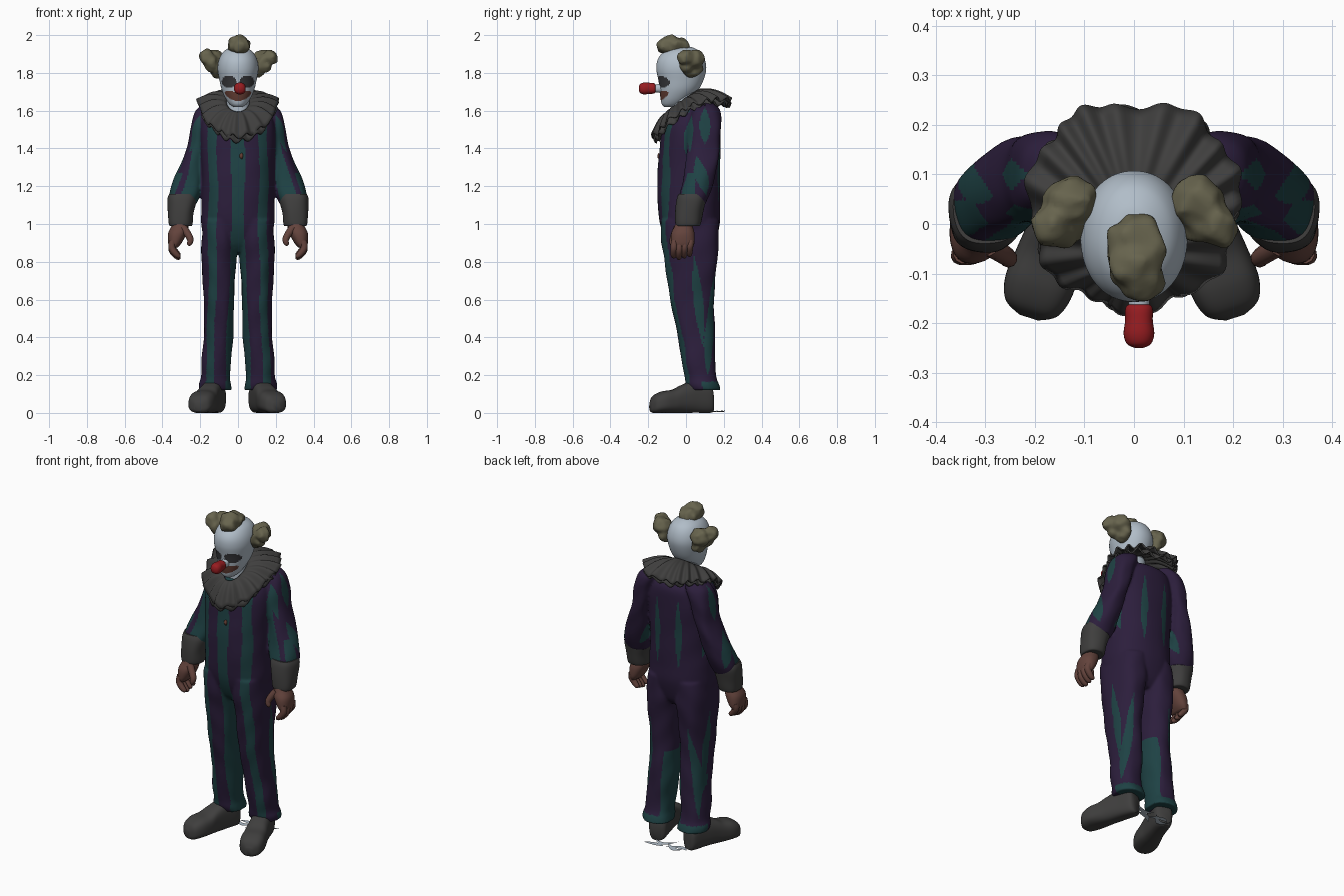
import bpy, bmesh, math
from mathutils import Matrix, Vector, noise

cube = bpy.data.objects.get("Cube")
if cube:
    bpy.data.objects.remove(cube, do_unlink=True)


def material(name, r, g, b):
    m = bpy.data.materials.new(name)
    m.use_nodes = True
    m.diffuse_color = (r, g, b, 1)
    bsdf = m.node_tree.nodes["Principled BSDF"]
    bsdf.inputs["Base Color"].default_value = (r, g, b, 1)
    bsdf.inputs["Roughness"].default_value = 0.8
    return m


PURPLE = material("purple cloth", .025, .013, .045)
TEAL = material("teal cloth", .013, .054, .058)
GREY = material("charcoal", .05, .049, .048)
WHITE = material("white face paint", .44, .51, .58)
HAIR = material("olive hair", .135, .126, .075)
RED = material("red", .31, .012, .015)
SKIN = material("brown skin", .125, .056, .045)
DARK = material("dark eye paint", .038, .038, .042)
LIP = material("lip brown", .12, .045, .032)


def select(*obs):
    bpy.ops.object.select_all(action='DESELECT')
    for ob in obs:
        ob.select_set(True)
    bpy.context.view_layer.objects.active = obs[0]


def finish(bm, name, mats, angle=60):
    bmesh.ops.recalc_face_normals(bm, faces=bm.faces)
    me = bpy.data.meshes.new(name)
    bm.to_mesh(me)
    bm.free()
    ob = bpy.data.objects.new(name, me)
    bpy.context.collection.objects.link(ob)
    for m in mats:
        me.materials.append(m)
    select(ob)
    bpy.ops.object.shade_smooth_by_angle(angle=math.radians(angle))
    return ob


def spline(points, t):
    """Catmull-Rom sample of a list of equal-length tuples."""
    f = t * (len(points) - 1)
    i = min(int(f), len(points) - 2)
    f -= i
    p = [points[max(0, min(len(points) - 1, i + k))] for k in (-1, 0, 1, 2)]
    return [b + .5 * f * (c - a + f * (2*a - 5*b + 4*c - d + f * (3*(b - c) + d - a)))
            for a, b, c, d in zip(*p)]


def power(w, e):
    return math.copysign(abs(w) ** e, w)


def loft(name, sections, mats, side=1, rows=40, segs=64, square=.88, fold=0, rule=None, matrix=Matrix()):
    """Skin rings given as (z, x0, x1, y0, y1); rule(point) picks a material."""
    bm = bmesh.new()
    rings = []
    for j in range(rows + 1):
        z, x0, x1, y0, y1 = spline(sections, j / rows)
        ring = []
        for k in range(segs):
            a = math.tau * (k + .5) / segs
            u, v = power(math.cos(a), square), power(math.sin(a), square)
            g = 1 + fold * (math.sin(5 * a + 11 * z) + math.sin(3 * a - 34 * z))
            co = matrix @ Vector(((x0 + x1) / 2 + u * g * (x1 - x0) / 2,
                                  (y0 + y1) / 2 + v * g * (y1 - y0) / 2, z))
            ring.append(bm.verts.new((co.x * side, co.y, co.z)))
        rings.append(ring)
    for low, high in zip(rings, rings[1:]):
        for k in range(segs):
            n = (k + 1) % segs
            f = bm.faces.new((low[k], low[n], high[n], high[k]))
            if rule:
                f.material_index = rule(f.calc_center_median())
    bm.faces.new(rings[0])
    bm.faces.new(rings[-1])
    return finish(bm, name, mats)


def sym(rows):
    return [(z, -w, w, y0, y1) for z, w, y0, y1 in rows]


def tube(name, pts, radius, mat):
    cu = bpy.data.curves.new(name, 'CURVE')
    cu.dimensions = '3D'
    cu.bevel_depth, cu.bevel_resolution, cu.use_fill_caps = radius, 3, True
    sp = cu.splines.new('POLY')
    n = 14
    sp.points.add(n)
    for i, p in enumerate(sp.points):
        p.co = (*spline(pts, i / n), 1)
        p.radius = math.sqrt(max(.02, 1 - (i / n) ** 6)) * (1 - .2 * i / n)
    cu.materials.append(mat)
    ob = bpy.data.objects.new(name, cu)
    bpy.context.collection.objects.link(ob)
    select(ob)
    bpy.ops.object.convert(target='MESH')
    bpy.ops.object.shade_smooth_by_angle(angle=math.radians(60))


def merge(ob, voxel, smoothing):
    mod = ob.modifiers.new("merge", 'REMESH')
    mod.mode, mod.voxel_size, mod.use_smooth_shade = 'VOXEL', voxel, True
    ob.modifiers.new("soften", 'SMOOTH').iterations = smoothing


def blob(name, balls, mat, rough=.012):
    """Lumpy tuft merged from ellipsoids (centre, radii)."""
    bm = bmesh.new()
    for c, r in balls:
        for v in bmesh.ops.create_icosphere(bm, subdivisions=4, radius=1)["verts"]:
            v.co = Vector(c) + Vector(a * b for a, b in zip(v.co, r))
            v.co += noise.noise_vector(v.co * 28) * rough
    merge(finish(bm, name, [mat]), .008, 3)


# Suit pieces, then limbs mirrored
suit = [loft("suit", sym([(.85, .12, -.06, .12), (.9, .17, -.1, .155), (1, .193, -.138, .178),
                          (1.1, .193, -.149, .18), (1.22, .19, -.153, .18), (1.36, .195, -.143, .182),
                          (1.5, .2, -.125, .185), (1.58, .17, -.085, .175), (1.62, .1, -.04, .13)]),
             [PURPLE, TEAL], rows=64, segs=96, fold=.005)]

for s, tag in ((1, "left"), (-1, "right")):
    suit.append(loft(tag + "_trouser_leg",
                     [(.12, .03, .203, .015, .183), (.15, .035, .206, 0, .176), (.19, .042, .195, -.005, .162),
                      (.27, .038, .194, -.022, .155), (.4, .026, .182, -.042, .155), (.6, .021, .181, -.085, .147),
                      (.8, .009, .192, -.112, .165), (.9, 0, .193, -.128, .175), (1.02, 0, .185, -.135, .17)],
                     [PURPLE, TEAL], s, rows=64, segs=80, fold=.014))
    suit.append(loft(tag + "_sleeve",
                     [(1.1, .225, .36, -.04, .1), (1.16, .2, .364, -.035, .125), (1.24, .19, .338, -.015, .15),
                      (1.33, .175, .298, 0, .17), (1.42, .155, .265, .005, .18), (1.52, .125, .25, .01, .187),
                      (1.6, .09, .225, .03, .18), (1.64, .08, .17, .05, .15)],
                     [PURPLE, TEAL], s, rows=56, segs=72, fold=.02))
    loft(tag + "_cuff", [(.99, .26, .35, -.04, .06), (.995, .243, .366, -.056, .075), (1.06, .235, .371, -.058, .09),
                         (1.13, .218, .374, -.05, .105), (1.16, .225, .365, -.04, .1)],
         [GREY], s, rows=20, fold=.012)

    # Hand with curled fingers and thumb
    loft(tag + "_palm", [(.875, .32, .362, -.07, .035), (.9, .298, .37, -.078, .045), (.95, .272, .37, -.078, .045),
                         (.99, .262, .352, -.06, .035), (1.03, .27, .34, -.045, .03)], [SKIN], s, rows=16, segs=40)
    for i in range(4):
        y = -.06 + i * .028
        drop = .008 * abs(i - 1)
        tube(f"{tag}_finger_{i + 1}", [(s * .345, y, .91), (s * .35, y - .004, .865 + drop),
                                       (s * .328, y - .006, .833 + drop), (s * .305, y - .004, .815 + drop)], .02, SKIN)
    tube(tag + "_thumb", [(s * .29, -.045, .98), (s * .265, -.06, .945), (s * .252, -.07, .915), (s * .262, -.075, .885)],
         .021, SKIN)

    # Shoe lofted from heel to toe, turned outward
    place = (Matrix.Translation((.103 - .004 * s, .14, 0)) @ Matrix.Rotation(.31, 4, 'Z')
             @ Matrix.Rotation(math.pi / 2, 4, 'X'))
    loft(tag + "_shoe", [(0, -.03, .03, .005, .1), (.02, -.052, .05, 0, .15), (.1, -.058, .055, 0, .17),
                         (.17, -.062, .06, 0, .148), (.22, -.068, .066, 0, .124), (.28, -.07, .07, 0, .113),
                         (.325, -.055, .055, 0, .09), (.345, -.02, .02, .01, .055)],
         [GREY], s, rows=36, segs=40, square=.72, fold=.008, matrix=place)

    # Side hair tuft
    blob(tag + "_hair_tuft", [((s * .11, .03, 1.825), (.038, .06, .05)), ((s * .128, .045, 1.87), (.055, .052, .052)),
                              ((s * .168, -.002, 1.882), (.042, .046, .042)), ((s * .14, .0, 1.85), (.04, .045, .05))], HAIR)

# Fuse the suit into one cloth surface
select(*suit)
bpy.ops.object.join()
merge(suit[0], .0072, 7)
bpy.ops.object.convert(target='MESH')


def lens(z, low, high, width):
    return width * math.sin(math.pi * (z - low) / (high - low)) if low < z < high else 0


def suit_rule(p, n):
    """Teal or purple stripe from the place on the cloth."""
    x, y, z = abs(p.x), p.y, p.z
    sway = .005 * math.sin(13 * z + p.x * 9)
    if z > 1.1 and x > .198 - .025 * (y > .05):            # sleeves
        across = x - .17 - .25 * (1.6 - z) + 2 * sway
        front = y < .05 and (-.075 < across < .02 or (across > .05 and z < 1.27))
        elbow = abs(y - .08 + (z - 1.26) / 4) < lens(z, 1.15, 1.36, .035)
        shoulder = abs(y - .1) < lens(z, 1.42, 1.62, .03) or abs(y - .02) < lens(z, 1.38, 1.62, .018)
        return front or elbow or shoulder
    if z > .86:                                            # torso
        if y < .02:
            return x + sway < .034 or .11 < x + sway < .157
        return abs(x - .07) < lens(z, 1.1, 1.52, .02)
    u = (x - .097 - .035 * max(0, .8 - z)) / (.093 - .015 * min(1, (.87 - z) / .3)) + 10 * sway
    if y < .02 + .13 * max(0, .65 - z):                    # front of legs
        return u < -.66 or .16 < u < .68
    side = u > .6 and abs(y - .065 - .1 * (.6 - z)) < lens(z, .35, .84, .026)
    back = abs(u - .55 + (z - .5)) < lens(z, .2, .75, .25)
    return side or back or (u < -.6 and z < .55) or z < .165


for f in suit[0].data.polygons:
    f.use_smooth = True
    f.material_index = int(suit_rule(f.center, f.normal))


# Head with painted eyes and mouth
def face_rule(p):
    if p.y > -.045:
        return 0
    if ((abs(p.x) - .048) / .038) ** 2 + ((p.z - 1.753) / .032) ** 2 < 1:
        return 1
    return 2 if (p.x / .07) ** 2 + ((p.z - 1.676 - 4 * p.x ** 2) / .024) ** 2 < 1 else 0


loft("neck", sym([(1.58, .065, -.07, .07), (1.65, .06, -.07, .06), (1.74, .06, -.07, .06)]), [WHITE], rows=6, segs=32)
loft("head", sym([(1.62, .025, -.115, -.06), (1.635, .045, -.128, -.02), (1.665, .066, -.135, .02),
                  (1.71, .086, -.14, .065), (1.76, .098, -.146, .092), (1.82, .108, -.157, .107),
                  (1.87, .101, -.15, .1), (1.91, .079, -.12, .077), (1.933, .045, -.075, .04), (1.94, .012, -.035, .01)]),
     [WHITE, DARK, LIP], rows=72, segs=112, square=.95, rule=face_rule)

# Clown nose on a short white base
turn = Matrix.Translation((.01, 0, 1.718)) @ Matrix.Rotation(math.pi / 2, 4, 'X')
loft("nose_base", sym([(.12, .026, -.026, .03), (.15, .022, -.022, .022), (.175, .02, -.02, .02)]), [WHITE],
     rows=8, segs=24, matrix=turn)
loft("red_nose", sym([(.16, .014, -.014, .014), (.168, .027, -.027, .027), (.195, .028, -.029, .03), (.222, .031, -.032, .031),
                      (.242, .024, -.025, .024), (.25, .008, -.01, .008)]), [RED], rows=24, segs=32, matrix=turn)
blob("top_hair_tuft", [((.002, -.06, 1.942), (.06, .08, .05)), ((.014, -.105, 1.945), (.048, .052, .045)),
                       ((.0, -.075, 1.962), (.055, .058, .038))], HAIR)
blob("chest_button", [((.018, -.143, 1.36), (.014, .01, .018))], LIP, .001)


# Pleated ruff, two layers
def ruff(name, scale, drop, phase):
    n, rows = 208, 9
    bm = bmesh.new()
    grid = []
    for j in range(rows + 1):
        t = j / rows
        ring = []
        for k in range(n):
            a = math.tau * k / n
            c, d = math.cos(a), math.sin(a)
            e = .85 if d > 0 else 1
            inner = Vector((.062 * c, -.02 + .08 * d, 1.655 + .06 * d))
            outer = Vector((.212 * scale * power(c, e), .034 + .21 * scale * power(d, e), 1.56 + .095 * d + .075 * c * c))
            p = inner.lerp(outer, t)
            wave = t * math.cos(19 * a + phase + .9 * math.sin(3 * a))
            p += Vector((c, d, 0)) * (.005 * wave + .008 * t * math.sin(7 * a + phase))
            p.z += .012 * wave + .022 * math.sin(math.pi * t) - drop * t
            ring.append(bm.verts.new(p))
        grid.append(ring)
    for low, high in zip(grid, grid[1:]):
        for k in range(n):
            m = (k + 1) % n
            bm.faces.new((low[k], low[m], high[m], high[k]))
    finish(bm, name, [GREY]).modifiers.new("thickness", 'SOLIDIFY').thickness = .008


ruff("ruff_upper", 1, 0, 0)
ruff("ruff_lower", .95, .025, 1.5)

# Loose pale scraps on the floor behind the heels
for i, (x, y, bend, lean) in enumerate(((-.06, .14, .04, .2), (-.04, .18, -.03, -.2), (.08, .18, .02, .1), (.04, .15, -.03, .4))):
    bm = bmesh.new()
    edge = []
    for k in range(9):
        t = k / 4 - 1
        w = .015 * (1 - t * t) + .001
        px, py, pz = x + .06 * t, y + bend * t * t + .06 * lean * t, .004 + .008 * t * t
        edge.append((bm.verts.new((px, py - w, pz)), bm.verts.new((px, py + w, pz))))
    for a, b in zip(edge, edge[1:]):
        bm.faces.new((a[0], b[0], b[1], a[1]))
    finish(bm, f"floor_scrap_{i + 1}", [WHITE])
